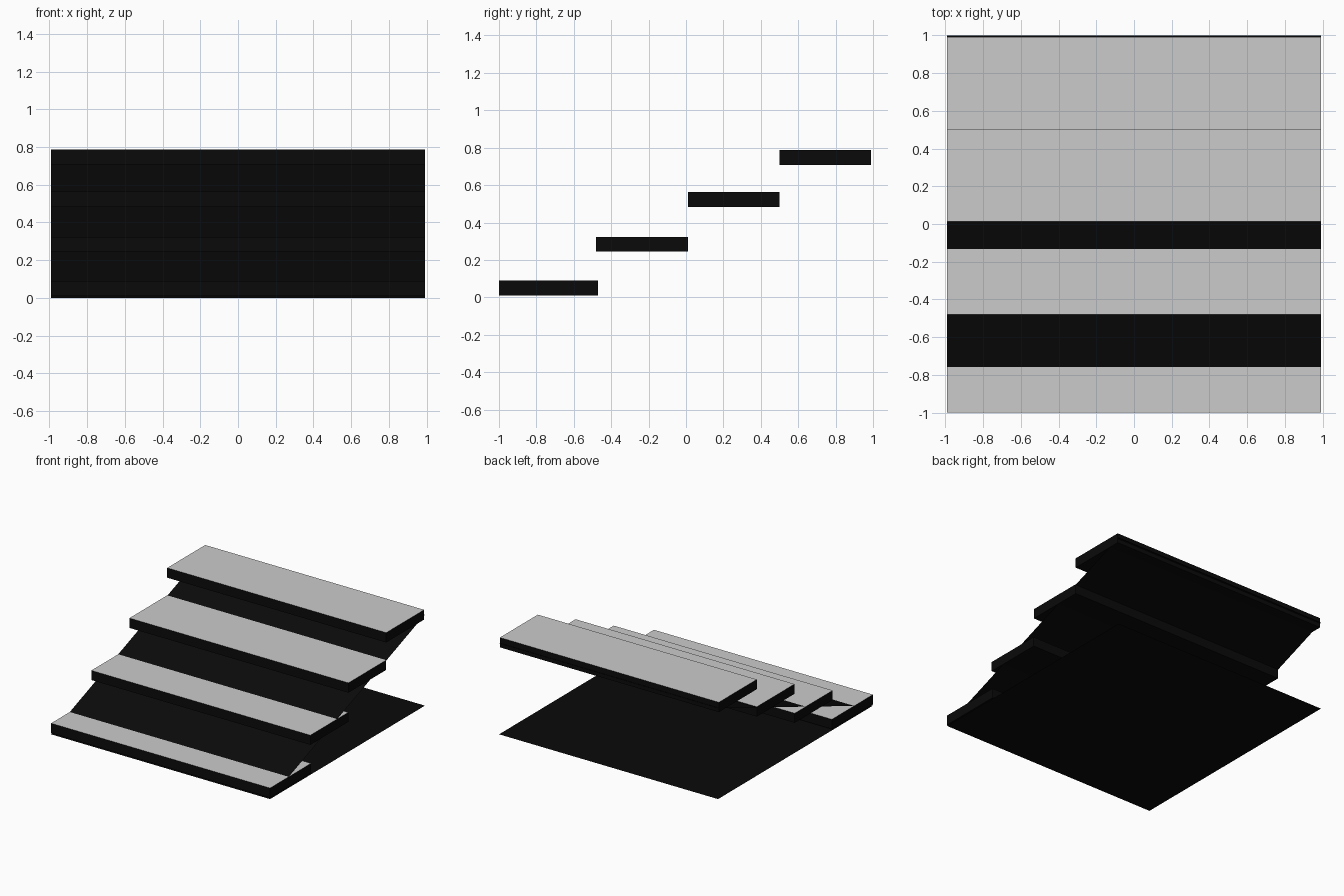
import bpy, bmesh

if "Cube" in bpy.data.objects:
    bpy.data.objects.remove(bpy.data.objects["Cube"])

def material(name, v):
    m = bpy.data.materials.new(name)
    m.diffuse_color = (v, v, v, 1)
    m.use_nodes = True
    m.node_tree.nodes["Principled BSDF"].inputs["Base Color"].default_value = m.diffuse_color
    return m

GREY = material("tread_grey", 0.8)
BLACK = material("black", 0.003)
HALF = 0.99  # half width of the stairs

def finish(bm, name, mats):
    mesh = bpy.data.meshes.new(name)
    bm.to_mesh(mesh)
    bm.free()
    for m in mats:
        mesh.materials.append(m)
    ob = bpy.data.objects.new(name, mesh)
    bpy.context.collection.objects.link(ob)
    return ob

def tread(name, y0, y1, z0, z1):
    """Slab with a grey top and black sides and underside."""
    bm = bmesh.new()
    bmesh.ops.create_cube(bm, size=1)
    for v in bm.verts:
        v.co.x *= 2 * HALF
        v.co.y = y0 if v.co.y < 0 else y1
        v.co.z = z0 if v.co.z < 0 else z1
    bm.normal_update()
    for f in bm.faces:
        f.material_index = 0 if f.normal.z > 0.5 else 1
    return finish(bm, name, [GREY, BLACK])

def sheet(name, y0, z0, y1, z1):
    """Single thin sheet running from front to back."""
    bm = bmesh.new()
    bm.faces.new([bm.verts.new(p) for p in (
        (-HALF, y0, z0), (HALF, y0, z0), (HALF, y1, z1), (-HALF, y1, z1))])
    return finish(bm, name, [BLACK])

# Four floating treads: front, back, bottom, top
steps = [(-1.0, -0.47, 0.01, 0.09),
         (-0.48, 0.01, 0.245, 0.323),
         (0.012, 0.50, 0.483, 0.563),
         (0.50, 0.99, 0.707, 0.787)]
for i, s in enumerate(steps):
    tread(f"tread_{i + 1}", *s)

# Floor sheet and sloping sheet under the treads
sheet("base_sheet", -1, 0, 1, 0)
sheet("slope_sheet", -1, 0, 1, 0.745)
